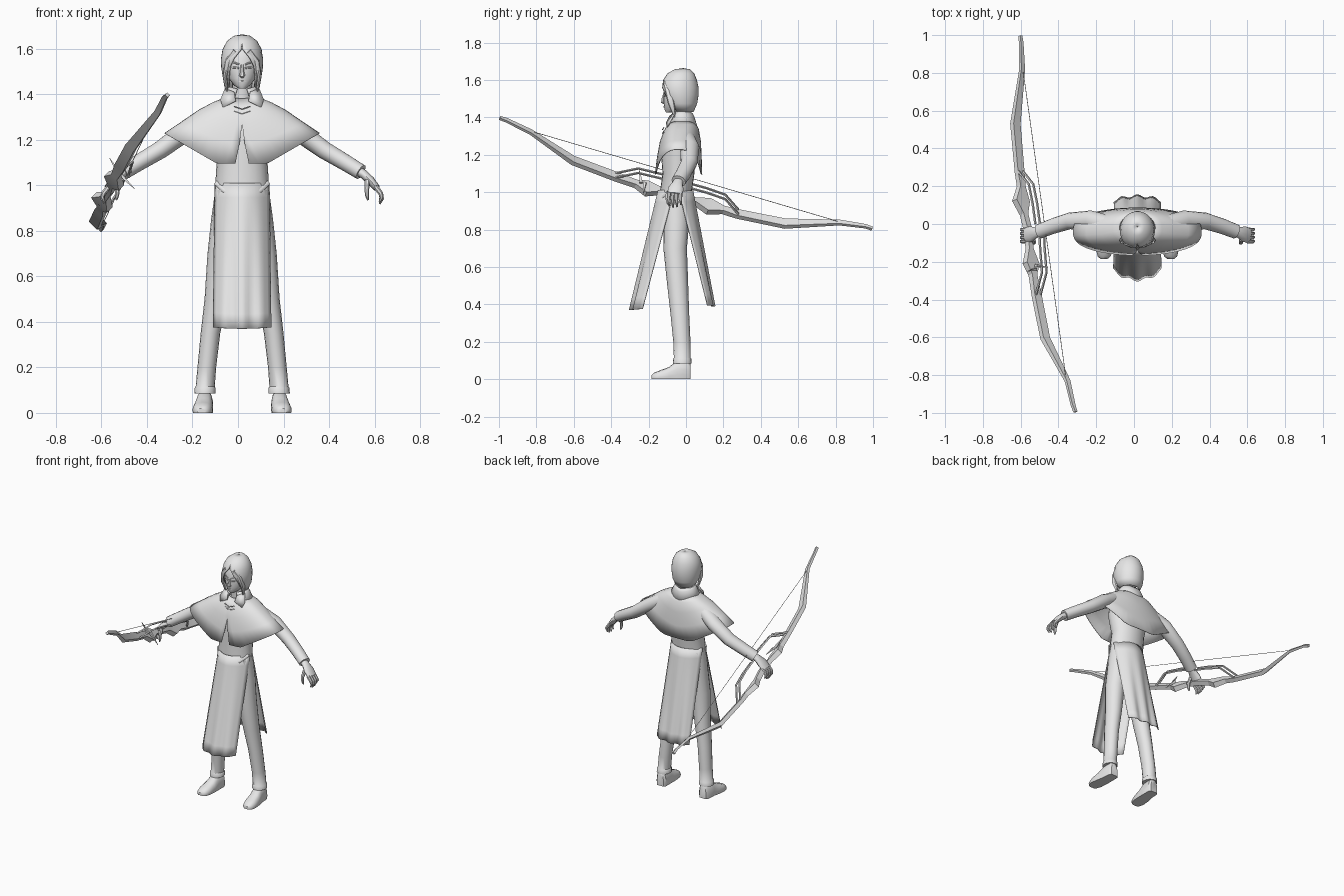
import bpy, bmesh, math
from mathutils import Vector

CX = 0.018  # body centre line
grey = bpy.data.materials.new("plain grey")
grey.diffuse_color = (0.8, 0.8, 0.8, 1)


def finish(name, bm, angle=40, thick=0):
    bmesh.ops.remove_doubles(bm, verts=bm.verts, dist=0.0003)
    bmesh.ops.recalc_face_normals(bm, faces=bm.faces)
    me = bpy.data.meshes.new(name)
    bm.to_mesh(me)
    bm.free()
    me.materials.append(grey)
    ob = bpy.data.objects.new(name, me)
    bpy.context.collection.objects.link(ob)
    bpy.ops.object.select_all(action='DESELECT')
    bpy.context.view_layer.objects.active = ob
    ob.select_set(True)
    bpy.ops.object.shade_smooth_by_angle(angle=math.radians(angle))
    if thick:
        mod = ob.modifiers.new("thickness", 'SOLIDIFY')
        mod.thickness = thick
        mod.offset = 0
    return ob


def skin(name, rings, closed=True, caps=True, angle=40, thick=0):
    """Bridge a list of point rings or open rows."""
    bm = bmesh.new()
    vs = [[bm.verts.new(p) for p in r] for r in rings]
    n = len(vs[0])
    for a, b in zip(vs, vs[1:]):
        for i in range(n if closed else n - 1):
            j = (i + 1) % n
            bm.faces.new((a[i], a[j], b[j], b[i]))
    if caps and closed:
        bm.faces.new(vs[0])
        bm.faces.new(vs[-1])
    return finish(name, bm, angle, thick)


def stack(name, rows, x=CX, n=16):
    """Horizontal ellipses: z, x offset, y centre, x radius, y radius."""
    rings = [[(x + dx + rx * math.cos(2 * math.pi * i / n),
               cy + ry * math.sin(2 * math.pi * i / n), z) for i in range(n)]
             for z, dx, cy, rx, ry in rows]
    return skin(name, rings)


def tube(name, rows, wide=(0, 1, 0), n=10, angle=40):
    """Sections along a path: point, radius along 'wide', other radius."""
    pts = [Vector(r[0]) for r in rows]
    rings = []
    for k, (p, row) in enumerate(zip(pts, rows)):
        d = (pts[min(k + 1, len(pts) - 1)] - pts[max(k - 1, 0)]).normalized()
        u = Vector(wide)
        u = (u - u.dot(d) * d).normalized()
        v = d.cross(u)
        f, ph = (1.414, math.pi / 4) if n == 4 else (1, 0)
        rings.append([p + f * (u * row[1] * math.cos(ph + 2 * math.pi * i / n)
                               + v * row[2] * math.sin(ph + 2 * math.pi * i / n))
                      for i in range(n)])
    return skin(name, rings, angle=angle)


def shell(name, rows, hem=None, n=48, power=1.0, thick=0.004):
    """Open-fronted cloth: rx, ry, cy, z at side, z at front, half gap in degrees."""
    rings = []
    for k, (rx, ry, cy, zs, zf, gap) in enumerate(rows):
        ring = []
        for i in range(n + 1):
            t = math.radians(-90 + gap + (360 - 2 * gap) * i / n)
            c, s = math.cos(t), math.sin(t)
            x = rx * c
            y = cy + ry * math.copysign(abs(s) ** power, s)
            z = zf + (zs - zf) * abs(c) ** 1.5
            if hem and k == len(rows) - 1:
                z = hem(x)
            ring.append((CX + x, y, z))
        rings.append(ring)
    return skin(name, rings, closed=False, angle=50, thick=thick)


# Torso and neck
stack("torso", [(0.92, 0, -0.055, 0.115, 0.08), (1.0, 0, -0.055, 0.118, 0.085),
                (1.1, 0, -0.04, 0.112, 0.085), (1.22, 0, -0.04, 0.14, 0.095),
                (1.31, 0, -0.03, 0.14, 0.085), (1.36, 0, -0.025, 0.07, 0.055)], n=24)
stack("neck", [(1.33, 0, -0.02, 0.055, 0.05), (1.40, 0, -0.025, 0.044, 0.044),
               (1.47, 0, -0.03, 0.045, 0.045)])

# Shoulder cape with front slit
shell("cape", [(0.06, 0.058, -0.02, 1.39, 1.38, 0), (0.13, 0.088, -0.022, 1.362, 1.34, 0),
               (0.19, 0.108, -0.03, 1.33, 1.27, 0), (0.27, 0.118, -0.036, 1.275, 1.18, 2.5),
               (0.34, 0.125, -0.04, 1.23, 1.09, 5)],
      hem=lambda x: 1.095 + max(0, abs(x) - 0.11) * 0.58, power=0.75)

# Collar band, its pointed flaps and the lacing
shell("collar", [(0.06, 0.055, -0.02, 1.435, 1.42, 20), (0.072, 0.064, -0.02, 1.42, 1.40, 22),
                 (0.10, 0.082, -0.02, 1.365, 1.34, 25)], n=24)
for s, side in ((-1, "right"), (1, "left")):
    flap = [[(CX + s * 0.075, -0.055, 1.425), (CX + s * 0.035, -0.085, 1.41)],
            [(CX + s * 0.095, -0.085, 1.375), (CX + s * 0.028, -0.105, 1.37)],
            [(CX + s * 0.085, -0.10, 1.345), (CX + s * 0.08, -0.10, 1.343)]]
    skin(side + "_collar_flap", flap, closed=False, thick=0.005)
for z in (1.315, 1.335):
    tube("lacing", [((CX - 0.035, -0.118, z + 0.012), 0.003, 0.003),
                    ((CX, -0.125, z), 0.003, 0.003),
                    ((CX + 0.035, -0.118, z + 0.012), 0.003, 0.003)], n=6)

# Head, nose, brows and eyes
stack("head", [(1.425, 0, -0.09, 0.014, 0.016), (1.44, 0, -0.072, 0.036, 0.042),
               (1.47, 0, -0.05, 0.06, 0.068), (1.51, 0, -0.042, 0.073, 0.078),
               (1.56, 0, -0.036, 0.078, 0.08), (1.61, 0, -0.03, 0.065, 0.068),
               (1.64, 0, -0.025, 0.03, 0.035)], n=20)
tube("nose", [((CX, -0.117, 1.53), 0.006, 0.004), ((CX, -0.123, 1.50), 0.009, 0.009),
              ((CX, -0.124, 1.482), 0.013, 0.012), ((CX, -0.115, 1.475), 0.008, 0.006)],
     wide=(1, 0, 0), n=6)
tube("mouth", [((CX - 0.018, -0.109, 1.456), 0.002, 0.003), ((CX, -0.117, 1.457), 0.004, 0.004),
               ((CX + 0.018, -0.109, 1.456), 0.002, 0.003)], wide=(0, 0, 1), n=6)
for s, side in ((-1, "right"), (1, "left")):
    for part, z0, z1, r in (("brow", 1.531, 1.542, 0.004), ("eye", 1.515, 1.517, 0.005)):
        tube(side + "_" + part, [((CX + s * 0.014, -0.117, z0), r, 0.004),
                                 ((CX + s * 0.032, -0.111, (z0 + z1) / 2 + 0.002), r, 0.004),
                                 ((CX + s * 0.05, -0.099, z1), 0.002, 0.003)],
             wide=(0, 0, 1), n=6)

# Hair cap parted over the face, with side locks
shell("hair", [(0.002, 0.002, -0.015, 1.66, 1.66, 0), (0.035, 0.04, -0.02, 1.654, 1.654, 0),
               (0.064, 0.07, -0.028, 1.632, 1.632, 0), (0.083, 0.088, -0.032, 1.597, 1.597, 2),
               (0.09, 0.098, -0.034, 1.555, 1.56, 22), (0.089, 0.096, -0.032, 1.52, 1.52, 36),
               (0.082, 0.082, -0.025, 1.475, 1.475, 44), (0.062, 0.056, -0.018, 1.43, 1.43, 62)],
      n=28, thick=0.006)
for s, side in ((-1, "right"), (1, "left")):
    tube(side + "_hair_lock", [((CX + s * 0.03, -0.118, 1.59), 0.006, 0.012),
                               ((CX + s * 0.062, -0.098, 1.545), 0.016, 0.014),
                               ((CX + s * 0.076, -0.08, 1.48), 0.018, 0.01),
                               ((CX + s * 0.07, -0.068, 1.435), 0.011, 0.008),
                               ((CX + s * 0.062, -0.06, 1.395), 0.001, 0.001)], n=8)


def panel(name, top, bottom, sign):
    """Hanging cloth with a curved section: z, y centre, wrap, half width."""
    rows, cols, out = 10, 18, []
    for k in range(rows + 1):
        f = k / rows
        z, y, wrap, w = (a + (b - a) * f for a, b in zip(top, bottom))
        row = []
        for i in range(cols + 1):
            u = -1 + 2 * i / cols
            fold = 0.008 * f * math.cos(u * 3 * math.pi)
            row.append((CX + w * u, y - sign * (wrap * abs(u) ** 2.2 - fold),
                        z + 0.006 * f * u * u))
        out.append(row)
    return skin(name, out, closed=False, thick=0.005)


# Skirt panels and draped waist sash
panel("front_skirt_panel", (1.01, -0.148, 0.085, 0.119), (0.37, -0.295, 0.055, 0.127), -1)
panel("back_skirt_panel", (1.01, 0.036, 0.075, 0.119), (0.39, 0.147, 0.025, 0.124), 1)
for k, dip in enumerate((0.045, 0.065)):
    tube("waist_sash", [((CX + 0.116 * u, -0.15 - 0.006 * k + 0.075 * abs(u) ** 2.2,
                          1.012 - dip * (1 - u * u)), 0.004, 0.010)
                        for u in (-1, -0.7, -0.35, 0, 0.35, 0.7, 1)], n=8)

for s, side in ((-1, "right"), (1, "left")):
    def at(dx, y, z):
        return (CX + s * dx, y, z)

    # Trouser leg with cuff
    legs = [(0.98, 0.058, -0.055, 0.06, 0.072), (0.85, 0.07, -0.052, 0.066, 0.07),
            (0.7, 0.09, -0.058, 0.062, 0.063), (0.5, 0.115, -0.044, 0.05, 0.056),
            (0.35, 0.139, -0.033, 0.043, 0.05), (0.2, 0.155, -0.022, 0.041, 0.046),
            (0.115, 0.162, -0.02, 0.042, 0.045), (0.11, 0.162, -0.02, 0.046, 0.049),
            (0.085, 0.163, -0.02, 0.047, 0.05)]
    stack(side + "_leg", [(z, s * dx, cy, rx, ry) for z, dx, cy, rx, ry in legs])

    # Shoe with flat sole
    rings = []
    for y, dx, w, h in ((0.024, 0.163, 0.026, 0.085), (0.012, 0.163, 0.036, 0.1),
                        (-0.05, 0.165, 0.038, 0.098), (-0.09, 0.17, 0.043, 0.066),
                        (-0.14, 0.174, 0.044, 0.047), (-0.172, 0.176, 0.034, 0.034),
                        (-0.185, 0.177, 0.018, 0.02)):
        rings.append([at(dx + w * math.copysign(abs(math.cos(t)) ** 0.7, math.cos(t)), y,
                         h * max(0, 0.25 + 0.75 * math.sin(t)))
                      for t in (2 * math.pi * i / 16 for i in range(16))])
    skin(side + "_shoe", rings)

    # Sleeve
    tube(side + "_sleeve", [(at(0.13, -0.015, 1.305), 0.055, 0.045),
                            (at(0.25, 0.02, 1.235), 0.052, 0.045),
                            (at(0.36, 0.016, 1.155), 0.044, 0.04),
                            (at(0.45, -0.012, 1.102), 0.041, 0.037),
                            (at(0.522, -0.04, 1.058), 0.039, 0.035)], n=14)
    # Palm, fingers and thumb
    tube(side + "_palm", [(at(0.505, -0.035, 1.066), 0.025, 0.022),
                          (at(0.535, -0.045, 1.048), 0.028, 0.02),
                          (at(0.565, -0.054, 1.02), 0.042, 0.019),
                          (at(0.592, -0.06, 0.988), 0.04, 0.015)], n=12)
    for i in range(4):
        y, drop = -0.092 + 0.021 * i, (0.008, 0, 0.003, 0.015)[i]
        tube(side + "_finger", [(at(0.585, y, 0.996), 0.011, 0.012),
                                (at(0.609, y - 0.002, 0.965), 0.010, 0.011),
                                (at(0.614, y, 0.94 + drop), 0.009, 0.009),
                                (at(0.604, y + 0.002, 0.918 + drop), 0.004, 0.004)], n=7)
    tube(side + "_thumb", [(at(0.55, -0.08, 1.02), 0.013, 0.012),
                           (at(0.548, -0.1, 0.985), 0.011, 0.011),
                           (at(0.549, -0.1, 0.955), 0.009, 0.009),
                           (at(0.553, -0.097, 0.935), 0.004, 0.004)], n=7)

# Bow: flat limbs with flared blocks beside the grip
ACROSS = (0.7, 0, -0.7)
tube("bow", [((x, y, z), w, t) for x, y, z, w, t in (
    (-0.31, -0.995, 1.397, 0.008, 0.008), (-0.322, -0.96, 1.385, 0.011, 0.007),
    (-0.352, -0.83, 1.322, 0.014, 0.008), (-0.47, -0.605, 1.17, 0.024, 0.013),
    (-0.515, -0.38, 1.085, 0.025, 0.013), (-0.535, -0.27, 1.045, 0.018, 0.015),
    (-0.545, -0.21, 1.02, 0.045, 0.018), (-0.553, -0.13, 1.005, 0.015, 0.015),
    (-0.562, -0.03, 0.978, 0.016, 0.016), (-0.582, 0.05, 0.95, 0.016, 0.016),
    (-0.598, 0.12, 0.925, 0.048, 0.018), (-0.597, 0.2, 0.905, 0.018, 0.015),
    (-0.605, 0.27, 0.885, 0.024, 0.013), (-0.628, 0.53, 0.832, 0.026, 0.013),
    (-0.592, 0.82, 0.838, 0.014, 0.008), (-0.597, 0.96, 0.818, 0.01, 0.007),
    (-0.602, 0.995, 0.805, 0.008, 0.008))], wide=ACROSS, n=4, angle=20)

# Bow string
tube("bow_string", [((-0.358, -0.83, 1.327), 0.0012, 0.0012),
                    ((-0.587, 0.81, 0.845), 0.0012, 0.0012)], wide=ACROSS, n=4)

# Paired guard rods bracing each limb
for k in (-1, 1):
    o = 0.012 * k
    for name, path in (("front_guard", ((-0.507, -0.375, 1.09), (-0.475, -0.255, 1.115),
                                        (-0.485, -0.13, 1.085), (-0.49, -0.03, 1.05))),
                       ("back_guard", ((-0.6, 0.28, 0.895), (-0.545, 0.21, 0.975),
                                       (-0.525, 0.11, 1.01), (-0.51, 0.0, 1.04)))):
        tube(name, [((x + o, y, z - o), 0.004, 0.005) for x, y, z in path],
             wide=ACROSS, n=4, angle=20)
# Small spikes on the guards
tube("front_spike", [((-0.52, -0.24, 1.05), 0.008, 0.008), ((-0.565, -0.25, 1.12), 0.001, 0.001)], n=4)
tube("back_spike", [((-0.52, -0.22, 1.05), 0.008, 0.008), ((-0.455, -0.23, 0.985), 0.001, 0.001)], n=4)
